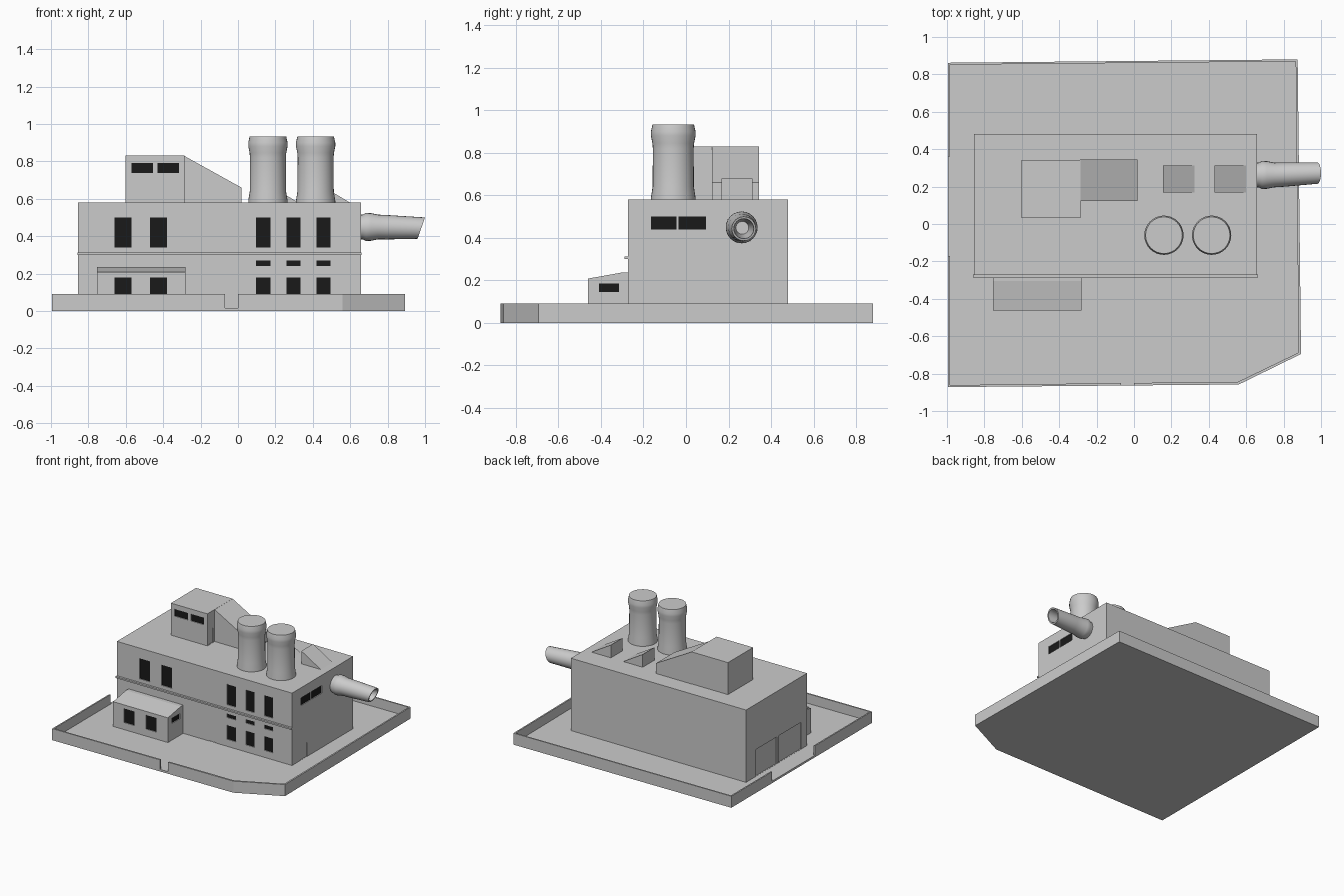
import bpy, bmesh, math

if "Cube" in bpy.data.objects:
    bpy.data.objects.remove(bpy.data.objects["Cube"])

FLOOR, WALL_TOP, ROOF = 0.015, 0.09, 0.58
X0, X1, Y0, Y1 = -0.855, 0.658, -0.273, 0.48
black = bpy.data.materials.new("dark_glass")
black.diffuse_color = (0.01, 0.01, 0.01, 1)
black.use_nodes = True
black.node_tree.nodes["Principled BSDF"].inputs["Base Color"].default_value = black.diffuse_color


def finish(name, bm):
    bmesh.ops.recalc_face_normals(bm, faces=bm.faces[:])
    me = bpy.data.meshes.new(name)
    bm.to_mesh(me)
    bm.free()
    ob = bpy.data.objects.new(name, me)
    bpy.context.collection.objects.link(ob)
    return ob


def add_box(bm, x0, x1, y0, y1, z0, z1):
    vs = bmesh.ops.create_cube(bm, size=1)["verts"]
    for v in vs:
        v.co = (x1 if v.co.x > 0 else x0, y1 if v.co.y > 0 else y0, z1 if v.co.z > 0 else z0)


def boxes(name, items):
    bm = bmesh.new()
    for b in items:
        add_box(bm, *b)
    return finish(name, bm)


def prism(name, pts, offset):
    bm = bmesh.new()
    f = bm.faces.new([bm.verts.new(p) for p in pts])
    ext = bmesh.ops.extrude_face_region(bm, geom=[f])["geom"]
    bmesh.ops.translate(bm, vec=offset, verts=[g for g in ext if isinstance(g, bmesh.types.BMVert)])
    return finish(name, bm)


def cut(ob, items):
    cutter = boxes(ob.name + "_cutter", items)
    cutter.hide_render = True
    cutter.hide_set(True)
    mod = ob.modifiers.new("openings", "BOOLEAN")
    mod.object, mod.operation, mod.solver = cutter, "DIFFERENCE", "EXACT"
    bpy.context.view_layer.objects.active = ob
    bpy.ops.object.modifier_apply(modifier=mod.name)
    bpy.data.objects.remove(cutter)


def front(y, x0, x1, z0, z1, a=-0.01, b=0.01):
    return (x0, x1, y + a, y + b, z0, z1)


def side(x, y0, y1, z0, z1, a=-0.01, b=0.01):
    return (x + a, x + b, y0, y1, z0, z1)


def lathe(name, profile, seg=24):
    bm = bmesh.new()
    rings = []
    for r, z in profile:
        rings.append([bm.verts.new((r * math.cos(2 * math.pi * i / seg),
                                    r * math.sin(2 * math.pi * i / seg), z)) for i in range(seg)])
    for a, b in zip(rings, rings[1:]):
        for i in range(seg):
            j = (i + 1) % seg
            bm.faces.new((a[i], a[j], b[j], b[i]))
    bm.faces.new(rings[0])
    bm.faces.new(rings[-1])
    return finish(name, bm)


def smooth(ob):
    bpy.ops.object.select_all(action="DESELECT")
    ob.select_set(True)
    bpy.context.view_layer.objects.active = ob
    bpy.ops.object.shade_smooth_by_angle(angle=math.radians(35))


# Yard: floor slab with a thin perimeter wall and two gateways
outline = [(-0.995, -0.872), (0.56, -0.858), (0.893, -0.695), (0.875, 0.88), (-0.995, 0.862)]
bm = bmesh.new()
base = bm.faces.new([bm.verts.new((x, y, 0)) for x, y in outline])
ext = bmesh.ops.extrude_face_region(bm, geom=[base])["geom"]
bmesh.ops.translate(bm, vec=(0, 0, WALL_TOP), verts=[g for g in ext if isinstance(g, bmesh.types.BMVert)])
bmesh.ops.recalc_face_normals(bm, faces=bm.faces[:])
bm.faces.ensure_lookup_table()
top = max(bm.faces, key=lambda f: f.calc_center_median().z)
bmesh.ops.inset_region(bm, faces=[top], thickness=0.015)
inner = bmesh.ops.extrude_face_region(bm, geom=[top])["geom"]
bmesh.ops.translate(bm, vec=(0, 0, FLOOR - WALL_TOP), verts=[g for g in inner if isinstance(g, bmesh.types.BMVert)])
if top.is_valid:
    bm.faces.remove(top)
yard = finish("yard_and_wall", bm)
cut(yard, [(-0.07, 0.0, -0.95, -0.83, FLOOR + 0.001, 0.2),
           (-1.05, -0.95, -0.17, 0.36, FLOOR + 0.001, 0.2)])

# Main building with recessed windows and doors
left_cols = [(-0.66, -0.57), (-0.47, -0.38)]
right_cols = [(0.095, 0.175), (0.26, 0.335), (0.42, 0.495)]
main_wins = [(a, b, 0.34, 0.50) for a, b in left_cols + right_cols]
main_wins += [(a, b, z0, z1) for a, b in right_cols for z0, z1 in ((0.24, 0.27), (0.07, 0.18))]
side_wins = [(-0.165, -0.045, 0.44, 0.50), (-0.035, 0.095, 0.44, 0.50)]
main = boxes("main_building", [(X0, X1, Y0, Y1, 0.01, ROOF)])
cut(main, [front(Y0, *w) for w in main_wins] + [side(X1, *w) for w in side_wins]
    + [front(Y0, -0.07, 0.0, 0.016, 0.125, b=0.004),
       side(X1, -0.17, -0.09, 0.016, 0.125, b=0.01, a=-0.004),
       side(X0, 0.10, 0.36, 0.016, 0.225, b=0.006),
       side(X0, -0.20, 0.08, 0.016, 0.225, b=0.006)])
boxes("front_ledge", [(X0 - 0.003, X1 + 0.002, Y0 - 0.016, Y0 + 0.005, 0.30, 0.312)])

# Front annex with a sloping roof
AY, AX = -0.462, -0.282
annex = prism("front_annex", [(-0.755, y, z) for y, z in
              [(AY, 0.01), (Y0 + 0.004, 0.01), (Y0 + 0.004, 0.236), (-0.305, 0.236), (AY, 0.208)]],
              (AX + 0.755, 0, 0))
annex_wins = [(a, b, 0.07, 0.18) for a, b in left_cols]
annex_side = (-0.41, -0.315, 0.145, 0.185)
cut(annex, [front(AY, *w) for w in annex_wins] + [side(AX, *annex_side)])

# Rooftop room and its lean-to
RY, RX = 0.032, -0.287
room = boxes("roof_room", [(-0.602, RX, RY, 0.342, ROOF - 0.005, 0.83)])
room_wins = [(-0.57, -0.455, 0.737, 0.792), (-0.43, -0.315, 0.737, 0.792)]
cut(room, [front(RY, *w) for w in room_wins] + [side(RX, 0.042, 0.102, ROOF + 0.002, 0.695, a=-0.004)])
prism("roof_lean_to", [(x, 0.122, z) for x, z in
      [(RX - 0.002, 0.575), (0.018, 0.575), (0.018, 0.66), (RX - 0.002, 0.83)]], (0, 0, 0.22, )[0:3] and (0, 0.222, 0))

# Dark panes at the back of each window recess
P = dict(a=0.006, b=0.012)
S = dict(a=-0.012, b=-0.006)
panes = boxes("window_panes",
              [front(Y0, *w, **P) for w in main_wins] + [side(X1, *w, **S) for w in side_wins]
              + [front(AY, *w, **P) for w in annex_wins] + [side(AX, *annex_side, **S)]
              + [front(RY, *w, **P) for w in room_wins])
panes.data.materials.append(black)

# Wedge roof vents
for i, x in enumerate((0.155, 0.43)):
    prism(f"roof_vent_{i + 1}", [(x, 0.168, 0.575), (x + 0.176, 0.168, 0.575), (x, 0.168, 0.68)], (0, 0.145, 0))

# Chimney stacks
stack = [(0.105, 0.575), (0.105, 0.59), (0.097, 0.64), (0.096, 0.82), (0.098, 0.845),
         (0.105, 0.88), (0.105, 0.90), (0.098, 0.932)]
for i, x in enumerate((0.16, 0.415)):
    ob = lathe(f"chimney_{i + 1}", stack, 32)
    ob.location = (x, -0.06, 0)
    smooth(ob)

# Side pipe: turned along x, drooping skewed mouth, hollow end
pipe = lathe("side_pipe", [(0.066, 0.65), (0.066, 0.665), (0.075, 0.685), (0.074, 0.71), (0.066, 0.75),
                           (0.065, 0.80), (0.057, 0.98), (0.047, 0.98), (0.03, 0.82)], 24)
for v in pipe.data.vertices:
    a, b, x = v.co
    t = max(0, (x - 0.75) / 0.23)
    v.co = (x + (0.35 * b * t if x > 0.9 else 0), 0.262 + 0.01 * t + a, 0.449 - 0.006 * t + b)
smooth(pipe)
